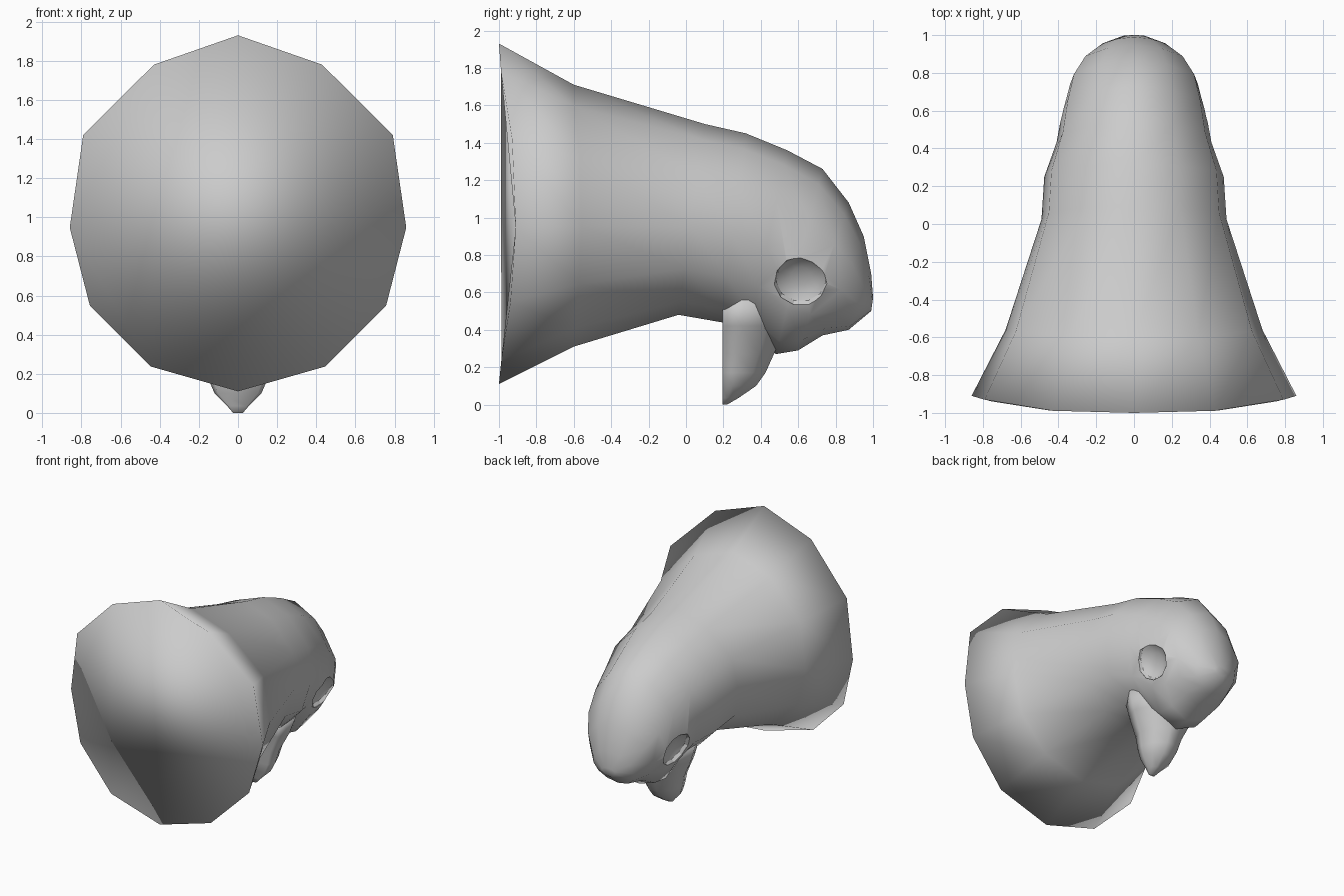
import bpy, bmesh
from mathutils import Vector

if "Cube" in bpy.data.objects:
    bpy.data.objects.remove(bpy.data.objects["Cube"])

# half of a 12-sided section, top to bottom: (side factor, height factor)
SECTION = [(0, 1), (.5, .835), (.92, .44), (1, -.08), (.88, -.52), (.52, -.86), (0, -1)]


def loft(name, rings):
    """Skin closed rings of points and cap both ends."""
    bm = bmesh.new()
    loops = [[bm.verts.new(p) for p in r] for r in rings]
    for a, b in zip(loops, loops[1:]):
        n = len(a)
        for i in range(n):
            bm.faces.new((a[i], a[(i + 1) % n], b[(i + 1) % n], b[i]))
    bm.faces.new(loops[0])
    bm.faces.new(loops[-1])
    bmesh.ops.recalc_face_normals(bm, faces=bm.faces)
    for f in bm.faces:
        f.smooth = True
    me = bpy.data.meshes.new(name)
    bm.to_mesh(me)
    bm.free()
    ob = bpy.data.objects.new(name, me)
    bpy.context.collection.objects.link(ob)
    return ob


def head_ring(top, bottom, w, low=1.0, dip=0.0):
    t, b = Vector((0, *top)), Vector((0, *bottom))
    mid, half = (t + b) / 2, (t - b) / 2
    pts = []
    for x, h in SECTION:
        k = x * (low if h < -.3 else 1)
        p = mid + half * h
        pts.append(Vector((k * w, p.y + dip * x ** 3, p.z)))
    return pts + [Vector((-p.x, p.y, p.z)) for p in pts[-2:0:-1]]


# flared neck and domed head
head = loft("head_and_neck", [head_ring(*r) for r in [
    ((-1, 1.93), (-1, .11), .86, 1, .09),
    ((-.6, 1.71), (-.6, .31), .68, 1, .04),
    ((.10, 1.50), (-.04, .48), .49),
    ((.32, 1.45), (.19, .44), .475),
    ((.54, 1.36), (.34, .40), .41, .95),
    ((.73, 1.26), (.48, .27), .38, .85),
    ((.87, 1.08), (.60, .29), .345, .85),
    ((.95, .90), (.73, .37), .28, .9),
    ((.99, .70), (.87, .40), .18),
    ((1, .57), (.99, .50), .06)]])

# shallow round eye sockets cut into both sides
EYE = (.615, .66)
cutters = []
for s in (1, -1):
    hit, loc, nor, _ = head.ray_cast(Vector((2 * s, *EYE)), Vector((-s, 0, 0)))
    bpy.ops.mesh.primitive_uv_sphere_add(segments=11, ring_count=8, radius=.145, location=loc)
    c = bpy.context.object
    c.name = "eye_cutter"
    c.scale.z = .45
    c.rotation_euler = nor.to_track_quat('Z', 'Y').to_euler()
    c.hide_render = True
    bpy.ops.object.shade_smooth()
    m = head.modifiers.new("eye_socket", 'BOOLEAN')
    m.operation, m.solver, m.object = 'DIFFERENCE', 'EXACT', c
    cutters.append((c, loc.copy()))
bpy.context.view_layer.objects.active = head
for m in list(head.modifiers):
    bpy.ops.object.modifier_apply(modifier=m.name)

# crisp socket rims
bm = bmesh.new()
bm.from_mesh(head.data)
for e in bm.edges:
    near = any(all((v.co - l).length < .19 for v in e.verts) for _, l in cutters)
    if near and len(e.link_faces) == 2 and e.calc_face_angle() > .45:
        e.smooth = False
bm.to_mesh(head.data)
bm.free()
for c, _ in cutters:
    bpy.data.objects.remove(c)


# hooked beak with a flat back
def beak_ring(z, y1, w):
    y0 = .195
    d = y1 - y0
    half = [(w * .85, y0), (w, y0 + d * .3), (w * .75, y0 + d * .7), (w * .25, y1)]
    return [(x, y, z) for x, y in half] + [(-x, y, z) for x, y in half[::-1]]


beak = loft("beak", [beak_ring(*r) for r in [
    (.56, .58, .30), (.42, .54, .25), (.27, .47, .175), (.17, .425, .15),
    (.10, .375, .12), (.035, .28, .055), (0, .22, .025)]])
